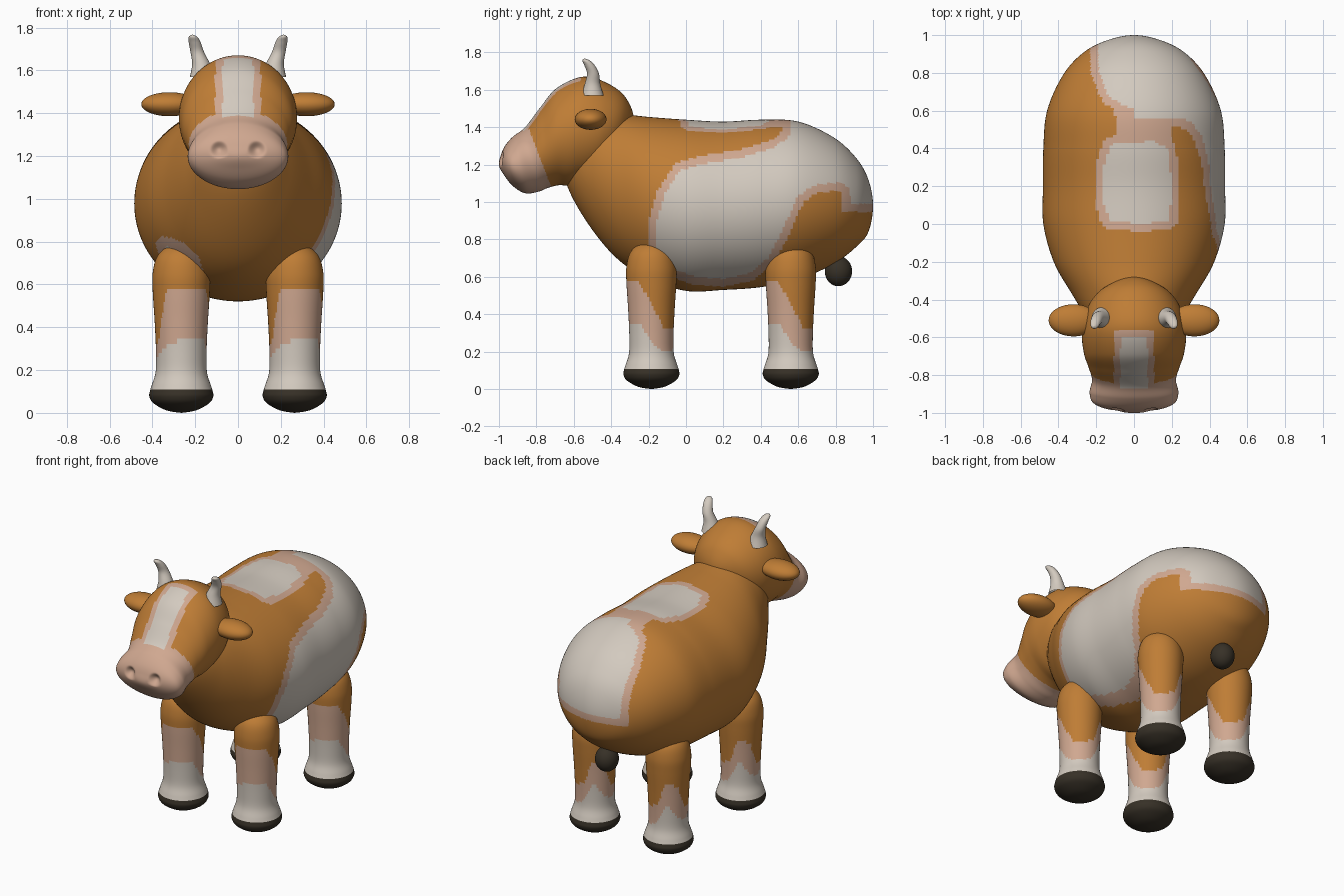
import bpy, bmesh, math
from mathutils import Vector

if "Cube" in bpy.data.objects:
    bpy.data.objects.remove(bpy.data.objects["Cube"])


def material(name, rgb):
    m = bpy.data.materials.new(name)
    m.diffuse_color = (*rgb, 1)
    m.use_nodes = True
    m.node_tree.nodes["Principled BSDF"].inputs["Base Color"].default_value = m.diffuse_color
    return m


MATS = [material("brown_hide", (0.52, 0.205, 0.036)),
        material("cream_hide", (0.65, 0.59, 0.52)),
        material("pink_skin", (0.63, 0.39, 0.28)),
        material("dark_hoof", (0.038, 0.030, 0.020))]
BROWN, CREAM, PINK, DARK = range(4)


def smooth_list(pts, sub, first=None, last=None):
    """Catmull-Rom through tuples of numbers."""
    p = [first or pts[0]] + list(pts) + [last or pts[-1]]
    out = []
    for i in range(1, len(p) - 2):
        for k in range(sub):
            t = k / sub
            out.append([0.5 * (2 * b + (c - a) * t + (2 * a - 5 * b + 4 * c - d) * t * t
                        + (3 * b - a - 3 * c + d) * t ** 3)
                        for a, b, c, d in zip(*p[i - 1:i + 3])])
    return out + [list(pts[-1])]


def finish(name, bm, rule):
    bmesh.ops.recalc_face_normals(bm, faces=bm.faces)
    for f in bm.faces:
        f.smooth = True
        f.material_index = rule(f.calc_center_median())
    me = bpy.data.meshes.new(name)
    bm.to_mesh(me)
    bm.free()
    for m in MATS:
        me.materials.append(m)
    ob = bpy.data.objects.new(name, me)
    bpy.context.collection.objects.link(ob)
    return ob


def skin(name, rings, rule, shape=None):
    """Bridge a list of point rings into one smooth skin."""
    bm = bmesh.new()
    vs = [[bm.verts.new(p) for p in r] for r in rings]
    n = len(rings[0])
    for a, b in zip(vs, vs[1:]):
        for i in range(n):
            j = (i + 1) % n
            bm.faces.new((a[i], a[j], b[j], b[i]))
    bmesh.ops.remove_doubles(bm, verts=bm.verts, dist=1e-5)
    if shape:
        for v in bm.verts:
            shape(v.co)
    return finish(name, bm, rule)


def loft(name, secs, sub, n, rule, shape=None):
    """Sections are (top y, top z, bottom y, bottom z, half width)."""
    flip = lambda s: (s[2], s[3], s[0], s[1], -s[4])
    rings = []
    for ty, tz, by, bz, w in smooth_list(secs, sub, flip(secs[1]), flip(secs[-2])):
        ring = []
        for i in range(n):
            a = math.tau * i / n
            c = math.cos(a)
            ring.append((w * math.sin(a), (ty + by) / 2 + c * (ty - by) / 2,
                         (tz + bz) / 2 + c * (tz - bz) / 2))
        rings.append(ring)
    return skin(name, rings, rule, shape)


def poly_dist(px, py, poly):
    """Signed distance to a closed outline, negative inside."""
    best, inside = 9.0, False
    for (ax, ay), (bx, by) in zip(poly, poly[1:] + poly[:1]):
        ex, ey = bx - ax, by - ay
        t = max(0, min(1, ((px - ax) * ex + (py - ay) * ey) / (ex * ex + ey * ey)))
        best = min(best, math.hypot(px - ax - t * ex, py - ay - t * ey))
        if (ay > py) != (by > py) and px < ax + (py - ay) / ey * ex:
            inside = not inside
    return -best if inside else best


# Patch outlines: right flank (y, z), rump (x, y), saddle (x, y), chest (x, z)
FLANK = [(-.12, .66), (-.155, .75), (-.155, .9), (-.11, 1.05), (-.03, 1.17), (.1, 1.205),
         (.3, 1.24), (.47, 1.29), (.55, 1.35), (.57, 1.5), (1.1, 1.5), (1.1, 1.0),
         (.96, 1.03), (.82, 1.105), (.68, 1.09), (.59, 1.02), (.53, .88), (.44, .7),
         (.34, .62), (.2, .59), (.05, .6)]
RUMP = [(.3, .57), (.1, .6), (-.04, .62), (-.13, .67), (-.185, .8), (-.2, 1.1), (.3, 1.1)]
SADDLE = [(-.13, .02), (-.165, .12), (-.165, .3), (-.12, .42), (.1, .44), (.18, .4),
          (.2, .2), (.19, .02), (.05, .0)]
CHEST = [(-.34, .78), (-.28, .76), (-.22, .71), (-.2, .64), (-.25, .6), (-.3, .68)]


def hide_rule(c):
    d = max(poly_dist(c.x, c.y, RUMP), 0.99 - c.z)
    if c.x > 0:
        d = min(d, poly_dist(c.y, c.z, FLANK))
    if c.z > 1.1:
        s = poly_dist(c.x, c.y, SADDLE)
        # pink bridge joining saddle and rump
        if -.1 < c.x < .2 and .4 < c.y < .62:
            s = min(s, max(s, 0.01)) if s < 0 else 0.01
        d = min(d, s)
    if c.x < 0 and c.y < -.12 and c.z < 1:
        d = min(d, poly_dist(c.x, c.z, CHEST))
    return CREAM if d < 0 else PINK if d < 0.043 else BROWN


# Body
loft("body", [(1.0, .98, 1.0, .98, 0), (.975, 1.12, .975, .84, .135),
              (.91, 1.235, .91, .76, .265), (.79, 1.345, .79, .67, .375),
              (.6, 1.43, .6, .585, .46), (.4, 1.44, .4, .545, .48),
              (.2, 1.43, .2, .53, .482), (0, 1.44, 0, .525, .48),
              (-.2, 1.455, -.2, .59, .425), (-.36, 1.47, -.36, .69, .335),
              (-.5, 1.46, -.5, .85, .245), (-.62, 1.38, -.62, 1.05, .14),
              (-.66, 1.21, -.66, 1.21, 0)], 14, 160, hide_rule)


# Head with muzzle, forehead blaze and dimpled nostrils
def head_rule(c):
    blaze = max(abs(c.x) - .072, c.y + .6, 1.3 - c.z)
    if c.y < -.72 - (c.z - 1.08) * .387 - (.035 if blaze < 0 else 0):
        return PINK
    return CREAM if blaze < 0 else PINK if blaze < .035 else BROWN


def nostrils(co):
    if co.y < -.9:
        d = math.hypot(abs(co.x) - .088, co.z - 1.23) / .045
        if d < 1:
            co.y += .03 * (1 - d * d) ** 2


loft("head", [(-.28, 1.42, -.28, 1.42, 0), (-.32, 1.555, -.36, 1.25, .16),
              (-.42, 1.635, -.46, 1.14, .245), (-.55, 1.67, -.6, 1.09, .275),
              (-.69, 1.61, -.68, 1.09, .265), (-.78, 1.505, -.74, 1.075, .24),
              (-.86, 1.4, -.79, 1.055, .222), (-.925, 1.35, -.86, 1.047, .235),
              (-.968, 1.3, -.925, 1.085, .215), (-.99, 1.25, -.97, 1.14, .135),
              (-1.0, 1.195, -1.0, 1.195, 0)], 12, 128, head_rule, nostrils)

# Legs: heights of brown and pink edges every 30 degrees, starting at +x
BROWN_EDGE = [.46, .33, .33, .34, .5, .47, .31, .34, .57, .57, .58, .57]
CREAM_EDGE = [.25, .2, .2, .23, .36, .27, .24, .28, .32, .34, .35, .35]
LEG = [(0, 0), (.07, .012), (.13, .045), (.149, .075), (.147, .1), (.138, .13), (.12, .19),
       (.118, .28), (.124, .42), (.133, .56), (.134, .65), (.113, .73), (.06, .78), (0, .79)]


def edge(table, a):
    k = (a / math.radians(30)) % 12
    i = int(k) % 12
    return table[i] + (table[(i + 1) % 12] - table[i]) * (k - int(k))


for side, sx in (("left", -.265), ("right", .265)):
    for end, sy in (("front", -.185), ("back", .56)):
        def leg_rule(c):
            a = math.atan2(c.y - sy, c.x - sx)
            return (DARK if c.z < .11 else CREAM if c.z < edge(CREAM_EDGE, a)
                    else PINK if c.z < edge(BROWN_EDGE, a) else BROWN)
        rings = [[(sx + r * math.cos(math.tau * i / 72), sy + r * math.sin(math.tau * i / 72), z)
                  for i in range(72)] for r, z in smooth_list(LEG, 6)]
        skin(f"{end}_leg_{side}", rings, leg_rule)


# Rounded lumps: ears and tail tuft
def ball(name, pos, radii, colour):
    bm = bmesh.new()
    bmesh.ops.create_uvsphere(bm, u_segments=40, v_segments=24, radius=1)
    for v in bm.verts:
        v.co = Vector(pos) + Vector(a * b for a, b in zip(v.co, radii))
    finish(name, bm, lambda c: colour)


ball("tail_tuft", (0, .815, .63), (.07, .073, .08), DARK)

# Horns: (x, y, z, radius) along the curve
HORN = [(.165, -.5, 1.57, .06), (.172, -.5, 1.63, .042), (.19, -.497, 1.685, .032),
        (.202, -.515, 1.73, .028), (.21, -.535, 1.757, .02), (.213, -.543, 1.768, 0)]
for side, s in (("left", -1), ("right", 1)):
    ball(f"ear_{side}", (s * .32, -.51, 1.442), (.132, .085, .056), BROWN)
    rings = [[(s * (x + r * math.cos(math.tau * i / 24)), y + r * math.sin(math.tau * i / 24), z)
              for i in range(24)] for x, y, z, r in smooth_list(HORN, 5)]
    skin(f"horn_{side}", rings, lambda c: CREAM)
